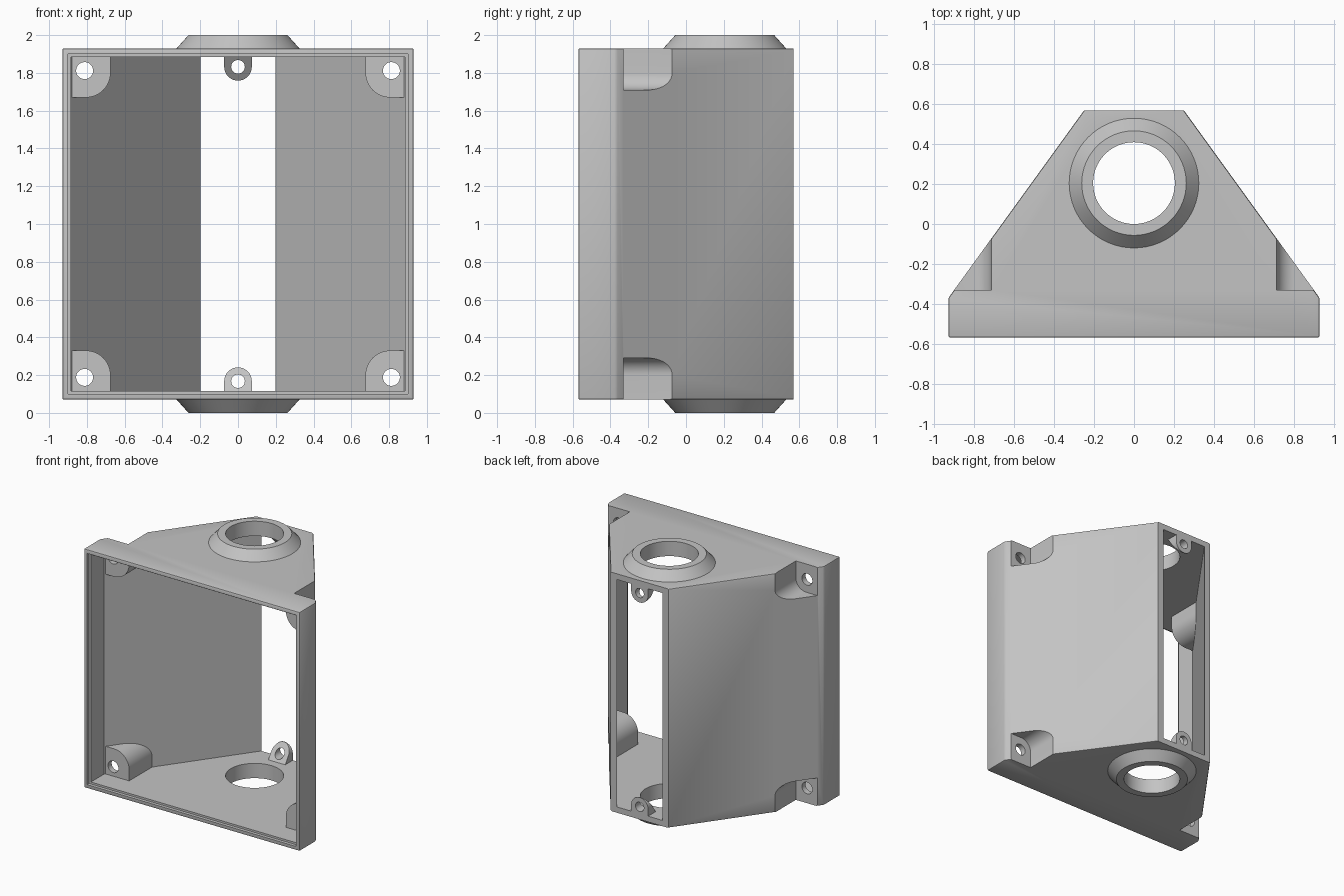
import bpy, bmesh, math

if "Cube" in bpy.data.objects:
    bpy.data.objects.remove(bpy.data.objects["Cube"])

grey = bpy.data.materials.new("light_grey")
grey.use_nodes = True
grey.diffuse_color = (0.55, 0.55, 0.55, 1)
grey.node_tree.nodes["Principled BSDF"].inputs["Base Color"].default_value = (0.55, 0.55, 0.55, 1)

BOTTOM, TOP, MID = 0.07, 1.93, 1.0
WALL = 0.045
BACK = 0.57


def add_object(name, bm):
    bmesh.ops.recalc_face_normals(bm, faces=bm.faces)
    mesh = bpy.data.meshes.new(name)
    bm.to_mesh(mesh)
    bm.free()
    mesh.materials.append(grey)
    obj = bpy.data.objects.new(name, mesh)
    bpy.context.collection.objects.link(obj)
    return obj


def prism(name, points, start, end):
    """Sweep a 2D outline; start and end map each outline point to 3D."""
    bm = bmesh.new()
    a = [bm.verts.new(start(u, v)) for u, v in points]
    b = [bm.verts.new(end(u, v)) for u, v in points]
    bm.faces.new(a)
    bm.faces.new(b[::-1])
    for i in range(len(a)):
        j = (i + 1) % len(a)
        bm.faces.new((a[i], b[i], b[j], a[j]))
    return add_object(name, bm)


def plan_prism(name, points, z0, z1):
    return prism(name, points, lambda x, y: (x, y, z0), lambda x, y: (x, y, z1))


def front_prism(name, points, y0, y1):
    return prism(name, points, lambda x, z: (x, y0, z), lambda x, z: (x, y1, z))


def arc(cx, cz, r, a0, a1, n):
    return [(cx + r * math.cos(math.radians(a0 + (a1 - a0) * i / n)),
             cz + r * math.sin(math.radians(a0 + (a1 - a0) * i / n))) for i in range(n + 1)]


def mirrored(points, sx, sz):
    return [(x * sx, MID + (z - MID) * sz) for x, z in points]


def circle(cx, cz, r, n=32):
    return arc(cx, cz, r, 0, 360, n)[:-1]


def combine(target, tool, operation="DIFFERENCE"):
    mod = target.modifiers.new("cut", "BOOLEAN")
    mod.operation, mod.solver, mod.object = operation, "EXACT", tool
    apply(target, mod)
    bpy.data.objects.remove(tool)


def apply(obj, mod):
    bpy.context.view_layer.objects.active = obj
    bpy.ops.object.modifier_apply(modifier=mod.name)


def symmetric(half):
    return half + [(-x, y) for x, y in reversed(half)]


# Tapered outer body with softened edges, sharp at the back
housing = plan_prism("housing", symmetric([(0.93, -0.57), (0.93, -0.37), (0.25, BACK)]), BOTTOM, TOP)
bm = bmesh.new()
bm.from_mesh(housing.data)
edges = [e for e in bm.edges if not all(v.co.y > 0.5 for v in e.verts)]
bmesh.ops.bevel(bm, geom=edges, offset=0.01, segments=2, profile=0.5, affect="EDGES")
bm.to_mesh(housing.data)
bm.free()

# Cavity, open at front and back
cavity = plan_prism("cavity", symmetric([(0.885, -0.7), (0.885, -0.385), (0.172, 0.605)]),
                    BOTTOM + WALL, TOP - WALL)


def corner_outline(inner_x, top_z, r):
    """Block reaching past the outer corner, rounded toward the middle."""
    return [(1.1, -0.1), (1.1, top_z)] + arc(inner_x + r, top_z - r, r, 90, 180, 12) + [(inner_x, -0.1)]


# Corner bosses and centre lugs are left standing in the cavity
for sz in (1, -1):
    for sx in (1, -1):
        boss = front_prism("boss", mirrored(corner_outline(0.675, 0.33, 0.13), sx, sz), -0.375, 0.7)
        combine(cavity, boss)
    lug_points = mirrored([(0.073, 0.03)] + arc(0, 0.168, 0.073, 0, 180, 20) + [(-0.073, 0.03)], 1, sz)

    def lug_front(x, z):
        height = MID - abs(z - MID)
        return (x, 0.515 + (height - 0.17) * 0.7, z)
    combine(cavity, prism("lug", lug_points, lug_front, lambda x, z: (x, 0.8, z)))

# Conical collars on top and bottom
for inside, outside in ((0.1, 0.0), (1.9, 2.0)):
    bm = bmesh.new()
    rings = []
    for r, z in ((0.325, inside), (0.325, BOTTOM if inside < 1 else TOP), (0.262, outside)):
        rings.append([bm.verts.new((x, y, z)) for x, y in circle(0, 0.205, r, 64)])
    bm.faces.new(rings[0])
    bm.faces.new(rings[2])
    for low, high in zip(rings, rings[1:]):
        for i in range(64):
            j = (i + 1) % 64
            bm.faces.new((low[i], low[j], high[j], high[i]))
    combine(housing, add_object("collar", bm), "UNION")

combine(housing, cavity)
combine(housing, plan_prism("collar_bore", circle(0, 0.205, 0.205, 64), -0.2, 2.2))

# Shallow step around the front opening
combine(housing, front_prism("front_step", [(-0.9, 0.1), (0.9, 0.1), (0.9, 1.9), (-0.9, 1.9)], -0.7, -0.545))

# Outer corner pockets and screw holes
for sz in (1, -1):
    for sx in (1, -1):
        combine(housing, front_prism("pocket", mirrored(corner_outline(0.715, 0.29, 0.09), sx, sz), -0.33, 0.5))
        combine(housing, front_prism("screw_hole", mirrored(circle(0.812, 0.188, 0.045), sx, sz), -0.45, -0.25))
    combine(housing, front_prism("lug_hole", mirrored(circle(0, 0.168, 0.036), 1, sz), 0.42, 0.7))

bpy.ops.object.select_all(action="DESELECT")
housing.select_set(True)
bpy.context.view_layer.objects.active = housing
bpy.ops.object.shade_smooth_by_angle(angle=math.radians(30))
